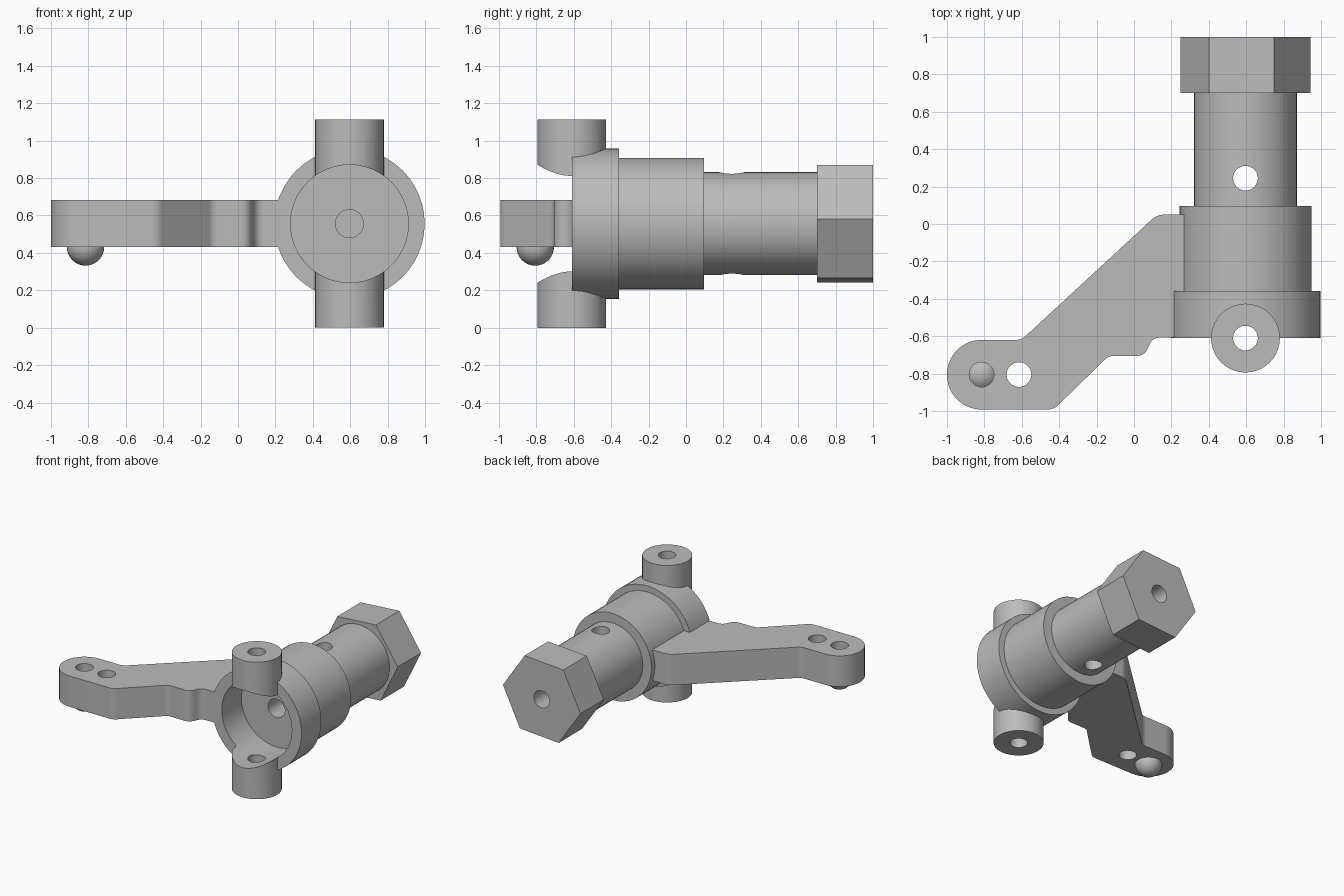
import bpy, bmesh, math
from mathutils import Vector, Matrix

if "Cube" in bpy.data.objects:
    bpy.data.objects.remove(bpy.data.objects["Cube"], do_unlink=True)

CX, CZ = 0.596, 0.556          # axis of the spindle
POST_Y, ARM_Y = -0.61, -0.805
BALL_X = -0.815

metal = bpy.data.materials.new("plain_grey")
metal.use_nodes = True
grey = (0.5, 0.5, 0.5, 1)
metal.diffuse_color = grey
metal.node_tree.nodes["Principled BSDF"].inputs["Base Color"].default_value = grey


def finish(name, bm):
    bmesh.ops.recalc_face_normals(bm, faces=bm.faces)
    mesh = bpy.data.meshes.new(name)
    bm.to_mesh(mesh)
    bm.free()
    mesh.materials.append(metal)
    obj = bpy.data.objects.new(name, mesh)
    bpy.context.collection.objects.link(obj)
    return obj


def cylinder(name, start, end, radius, sides=48, turn=0):
    """Closed cylinder or prism between two points."""
    a, b = Vector(start), Vector(end)
    rot = (b - a).to_track_quat('Z', 'Y').to_matrix().to_4x4()
    bm = bmesh.new()
    bmesh.ops.create_cone(bm, cap_ends=True, segments=sides, radius1=radius,
                          radius2=radius, depth=(b - a).length,
                          matrix=Matrix.Translation((a + b) / 2) @ rot
                          @ Matrix.Rotation(turn, 4, 'Z'))
    return finish(name, bm)


def along(name, y0, y1, radius):
    return cylinder(name, (CX, y0, CZ), (CX, y1, CZ), radius)


def upright(name, x, y, z0, z1, radius):
    return cylinder(name, (x, y, z0), (x, y, z1), radius, 40)


def lathe(name, profile, sides=48):
    """Stepped solid turned about the spindle axis from (y, radius) pairs."""
    bm = bmesh.new()
    rings = []
    for y, r in profile:
        angles = [math.tau * i / sides for i in range(sides)]
        rings.append([bm.verts.new((CX + r * math.cos(t), y, CZ + r * math.sin(t)))
                      for t in angles])
    for lo, hi in zip(rings, rings[1:]):
        for i in range(sides):
            j = (i + 1) % sides
            bm.faces.new((lo[i], lo[j], hi[j], hi[i]))
    bm.faces.new(rings[0])
    bm.faces.new(rings[-1])
    return finish(name, bm)


def rounded(corners, steps=10):
    """Outline with each (x, y, radius) corner filleted."""
    out = []
    for i, (x, y, r) in enumerate(corners):
        p = Vector((x, y))
        if r == 0:
            out.append(p)
            continue
        u = (Vector(corners[i - 1][:2]) - p).normalized()
        v = (Vector(corners[(i + 1) % len(corners)][:2]) - p).normalized()
        half = u.angle(v) / 2
        centre = p + (u + v).normalized() * r / math.sin(half)
        first = p + u * r / math.tan(half) - centre
        last = p + v * r / math.tan(half) - centre
        sweep = math.pi - 2 * half
        for k in range(steps + 1):
            f = k / steps
            out.append(centre + (first * math.sin((1 - f) * sweep)
                                 + last * math.sin(f * sweep)) / math.sin(sweep))
    return out


def plate(name, outline, z0, z1):
    bm = bmesh.new()
    face = bm.faces.new([bm.verts.new((p.x, p.y, z0)) for p in outline])
    up = bmesh.ops.extrude_face_region(bm, geom=[face])["geom"]
    bmesh.ops.translate(bm, vec=(0, 0, z1 - z0),
                        verts=[g for g in up if isinstance(g, bmesh.types.BMVert)])
    bmesh.ops.remove_doubles(bm, verts=bm.verts, dist=0.0005)
    return finish(name, bm)


def combine(target, tool, operation):
    bpy.context.view_layer.objects.active = target
    mod = target.modifiers.new(operation.title(), 'BOOLEAN')
    mod.operation = operation
    mod.solver = 'EXACT'
    mod.object = tool
    bpy.ops.object.modifier_apply(modifier=mod.name)
    bpy.data.objects.remove(tool, do_unlink=True)


def smooth(obj):
    bpy.ops.object.select_all(action='DESELECT')
    obj.select_set(True)
    bpy.context.view_layer.objects.active = obj
    bpy.ops.object.shade_smooth_by_angle(angle=math.radians(25))


# Stepped spindle: cup flange, body and shaft
knuckle = lathe("steering_knuckle", [(-0.61, 0.402), (-0.357, 0.402), (-0.357, 0.352),
                                     (0.095, 0.352), (0.095, 0.275), (0.85, 0.275)])

# Hexagonal end, slightly turned
hexagon = cylinder("hex_end", (CX, 0.7, CZ), (CX, 1.0, CZ), 0.349, 6)
corner = max((v.co for v in hexagon.data.vertices), key=lambda c: c.x)
turn = math.radians(4) - math.atan2(corner.z - CZ, corner.x - CX)
pivot = Matrix.Translation((CX, 0, CZ))
hexagon.data.transform(pivot @ Matrix.Rotation(-turn, 4, 'Y') @ pivot.inverted())

# Pivot posts and side arm
posts = upright("pivot_posts", CX, POST_Y, 0, 1.112, 0.184)
arm = plate("side_arm", rounded([
    (-1, -0.62, 0.184), (-0.602, -0.62, 0.08), (0.123, 0.05, 0.1), (0.45, 0.05, 0),
    (0.45, -0.607, 0), (0.10, -0.607, 0.06), (0.055, -0.705, 0.06),
    (-0.135, -0.705, 0.07), (-0.43, -0.992, 0.08), (-1, -0.992, 0.184)]), 0.432, 0.682)

for part in (hexagon, posts, arm):
    combine(knuckle, part, 'UNION')

# Cup bore, blind axial holes and drilled cross holes
cutters = [
    along("cup_bore", -1.2, -0.357, 0.315),
    along("front_hole", -0.5, 0.0, 0.075),
    along("rear_hole", 0.65, 1.2, 0.07),
    upright("post_hole", CX, POST_Y, -0.2, 1.3, 0.066),
    upright("shaft_hole", CX, 0.245, -0.2, 1.3, 0.066),
    upright("arm_hole", -0.615, ARM_Y, 0.2, 0.9, 0.066),
    upright("ball_hole", BALL_X, ARM_Y, 0.2, 0.9, 0.066),
]
for cutter in cutters:
    cutter.hide_render = True
    combine(knuckle, cutter, 'DIFFERENCE')
smooth(knuckle)

# Ball seated under the outer arm hole
bm = bmesh.new()
bmesh.ops.create_uvsphere(bm, u_segments=32, v_segments=16, radius=0.1,
                          matrix=Matrix.Translation((BALL_X, ARM_Y, 0.432)))
smooth(finish("arm_ball", bm))
